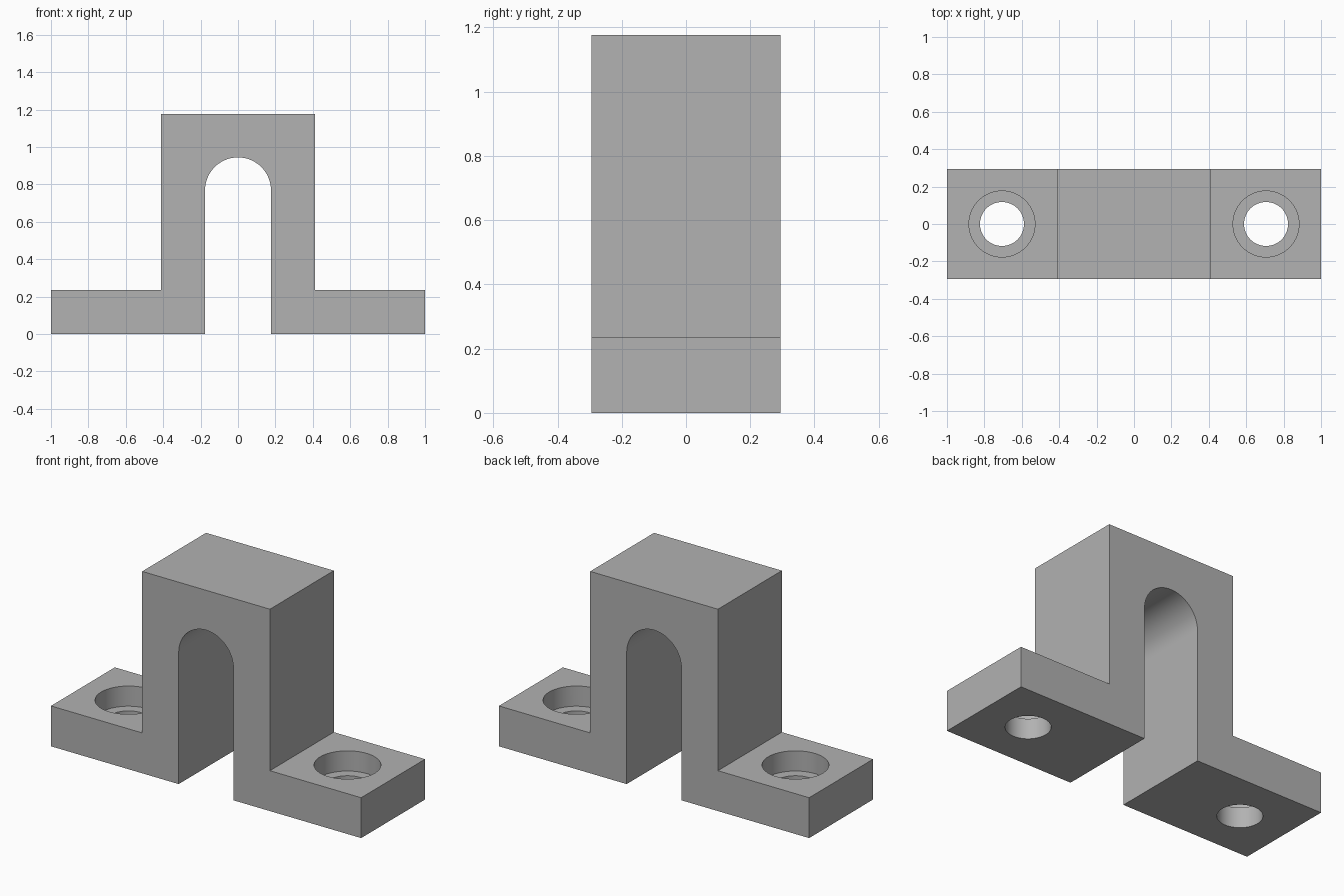
import bpy
import bmesh
from math import pi, cos, sin, radians

cube = bpy.data.objects.get("Cube")
if cube:
    bpy.data.objects.remove(cube, do_unlink=True)

U = 2 / 34            # design unit: the bracket is 34 units long
DEPTH = 10 * U
FOOT, TOP = 4 * U, 20 * U
BLOCK, SLOT, SPRING = 7 * U, 3 * U, 13.05 * U
HOLE_X = 12 * U

grey = bpy.data.materials.new("plain grey")
grey.use_nodes = True
grey.diffuse_color = (0.445, 0.445, 0.445, 1)
grey.node_tree.nodes["Principled BSDF"].inputs["Base Color"].default_value = grey.diffuse_color


def extrude_profile(name, points):
    """Extrude a closed x-z outline through the full depth."""
    bm = bmesh.new()
    face = bm.faces.new([bm.verts.new((x, -DEPTH / 2, z)) for x, z in points])
    result = bmesh.ops.extrude_face_region(bm, geom=[face])
    moved = [v for v in result["geom"] if isinstance(v, bmesh.types.BMVert)]
    bmesh.ops.translate(bm, verts=moved, vec=(0, DEPTH, 0))
    bmesh.ops.recalc_face_normals(bm, faces=bm.faces)
    mesh = bpy.data.meshes.new(name)
    bm.to_mesh(mesh)
    bm.free()
    obj = bpy.data.objects.new(name, mesh)
    bpy.context.collection.objects.link(obj)
    return obj


def cut_cylinder(target, x, radius, bottom, top):
    """Drill a vertical round hole."""
    bpy.ops.mesh.primitive_cylinder_add(
        vertices=64, radius=radius, depth=top - bottom, location=(x, 0, (bottom + top) / 2))
    cutter = bpy.context.object
    cutter.name = "hole_cutter"
    cutter.hide_render = True
    mod = target.modifiers.new("hole", "BOOLEAN")
    mod.operation, mod.solver, mod.object = "DIFFERENCE", "EXACT", cutter
    bpy.context.view_layer.objects.active = target
    bpy.ops.object.modifier_apply(modifier=mod.name)
    bpy.data.objects.remove(cutter, do_unlink=True)


# Body: stepped outline with a round-topped slot
arch = [(SLOT * cos(pi * i / 32), SPRING + SLOT * sin(pi * i / 32)) for i in range(33)]
right_half = [(BLOCK, TOP), (BLOCK, FOOT), (1, FOOT), (1, 0), (SLOT, 0)]
left_half = [(-x, z) for x, z in reversed(right_half)]
bracket = extrude_profile("bracket", right_half + arch + left_half)
bracket.data.materials.append(grey)

# Counterbored screw holes in both feet
for side in (-1, 1):
    cut_cylinder(bracket, side * HOLE_X, 2 * U, -U, FOOT + U)
    cut_cylinder(bracket, side * HOLE_X, 3 * U, FOOT / 2, FOOT + U)

bpy.ops.object.select_all(action="DESELECT")
bracket.select_set(True)
bpy.context.view_layer.objects.active = bracket
bpy.ops.object.shade_smooth_by_angle(angle=radians(30))
